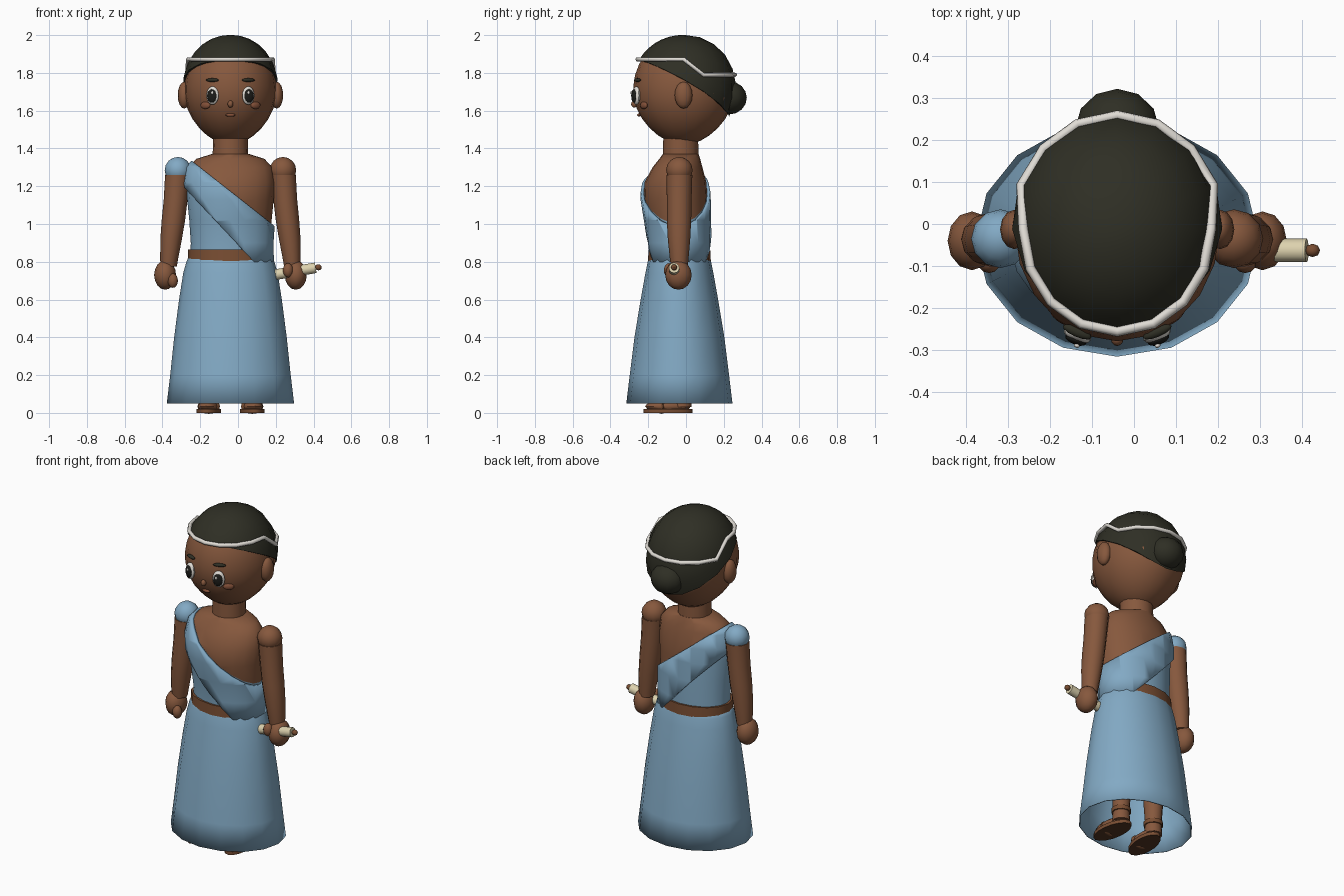
import bpy, bmesh, math
from mathutils import Vector, Euler

if "Cube" in bpy.data.objects:
    bpy.data.objects.remove(bpy.data.objects["Cube"])

CX, CY = -0.04, -0.035           # body axis
HY, HZ = -0.012, 1.705           # head centre
HR = Vector((0.245, 0.268, 0.285))


def mat(name, *rgb):
    m = bpy.data.materials.new(name)
    m.diffuse_color = (*rgb, 1)
    m.use_nodes = True
    m.node_tree.nodes["Principled BSDF"].inputs["Base Color"].default_value = m.diffuse_color
    return m


SKIN = mat("brown skin", 0.240, 0.098, 0.047)
BLUE = mat("blue cloth", 0.225, 0.400, 0.555)
HAIR = mat("dark hair", 0.028, 0.028, 0.018)
WHITE = mat("white ribbon", 0.74, 0.71, 0.66)
LEATHER = mat("leather", 0.190, 0.075, 0.032)
CREAM = mat("cream paper", 0.72, 0.64, 0.42)
SOLE = mat("dark sole", 0.085, 0.036, 0.017)
BLACK = mat("eye black", 0.012, 0.012, 0.010)
CHEEK = mat("cheek", 0.225, 0.080, 0.040)


def finish(name, bm, *mats):
    bmesh.ops.recalc_face_normals(bm, faces=bm.faces)
    me = bpy.data.meshes.new(name)
    bm.to_mesh(me)
    bm.free()
    for m in mats:
        me.materials.append(m)
    ob = bpy.data.objects.new(name, me)
    bpy.context.collection.objects.link(ob)
    return ob


def loft(rings, n=16, cap=True):
    """Stack of ellipses (x, y, z, rx, ry) with a vertex facing front."""
    bm = bmesh.new()
    loops = []
    for x, y, z, rx, ry in rings:
        loops.append([bm.verts.new((x + rx * math.sin(a), y - ry * math.cos(a), z))
                      for a in (2 * math.pi * i / n for i in range(n))])
    for lo, hi in zip(loops, loops[1:]):
        for i in range(n):
            j = (i + 1) % n
            bm.faces.new((lo[i], lo[j], hi[j], hi[i]))
    if cap:
        bm.faces.new(loops[0][::-1])
        bm.faces.new(loops[-1])
    return bm


def ball(name, loc, size, m, rot=(0, 0, 0), seg=12, rings=8):
    bm = bmesh.new()
    bmesh.ops.create_uvsphere(bm, u_segments=seg, v_segments=rings, radius=1)
    r = Euler(rot).to_matrix()
    for v in bm.verts:
        v.co = r @ Vector([c * s for c, s in zip(v.co, size)]) + Vector(loc)
    return finish(name, bm, m)


def rod(name, a, b, r, m, n=12):
    a, b = Vector(a), Vector(b)
    bm = loft([(0, 0, 0, r, r), (0, 0, (b - a).length, r, r)], n)
    q = (b - a).to_track_quat('Z', 'Y')
    for v in bm.verts:
        v.co = q @ v.co + a
    return finish(name, bm, m)


def head_point(az, z, grow=1.0):
    """Point of the egg-shaped head; az = 0 faces front."""
    t = max(-1, min(1, (z - HZ) / (HR.z * grow)))
    k = math.sqrt(1 - t * t) * grow * (1 - 0.14 * t * t if t < 0 else 1 + 0.06 * t * t)
    return Vector((CX + HR.x * k * math.sin(az), HY - HR.y * k * math.cos(az), z))


def head_shell(edge, grow, n, rows):
    """Head surface from the crown down to height edge(azimuth)."""
    bm = bmesh.new()
    top = bm.verts.new((CX, HY, HZ + HR.z * grow))
    prev = None
    for k in range(1, rows + 1):
        row = []
        for i in range(n):
            az = 2 * math.pi * i / n
            end = math.acos(max(-1, (edge(az) - HZ) / (HR.z * grow)))
            row.append(bm.verts.new(head_point(az, HZ + HR.z * grow * math.cos(end * k / rows), grow)))
        for i in range(n):
            j = (i + 1) % n
            bm.faces.new((top, row[i], row[j]) if prev is None else (prev[i], row[i], row[j], prev[j]))
        prev = row
    bm.faces.new(prev)
    return bm


# Head, hair cap, bun, neck
finish("head", head_shell(lambda a: HZ - HR.z * 0.985, 1.0, 20, 14), SKIN)
finish("hair", head_shell(lambda a: 1.765 + 0.15 * math.cos(a) - 0.045 * math.cos(a) ** 2,
                          1.04, 16, 7), HAIR)
ball("hair_bun", (CX, 0.228, 1.668), (0.1, 0.094, 0.088), HAIR)
finish("neck", loft([(CX, -0.028, 1.33, 0.095, 0.095), (CX, -0.028, 1.46, 0.092, 0.092)]), SKIN)

# Ribbon around the hair, lower at the back
curve = bpy.data.curves.new("hair_ribbon", 'CURVE')
curve.dimensions = '3D'
curve.bevel_depth, curve.bevel_resolution = 0.012, 1
sp = curve.splines.new('POLY')
sp.points.add(15)
sp.use_cyclic_u = True
for i, p in enumerate(sp.points):
    az = 2 * math.pi * i / 16
    back = math.cos(az) < -0.1
    p.co = (*head_point(az, 1.79 if back else 1.872, 1.05 if back else 1.07), 1)
curve.materials.append(WHITE)
bpy.context.collection.objects.link(bpy.data.objects.new("hair_ribbon", curve))


# Face
def on_face(name, dx, z, size, m, out=0.0):
    az = 0.0
    for _ in range(6):   # find the azimuth that gives this x offset
        az = math.asin(dx / (HR.x * math.sqrt(1 - ((z - HZ) / HR.z) ** 2)))
    p = head_point(az, z) + Vector((math.sin(az), -math.cos(az), 0)) * out
    ball(name, p, size, m, (0, 0, az))


for s, side in ((-1, "right"), (1, "left")):
    on_face(side + "_eye_white", s * 0.093, 1.68, (0.035, 0.018, 0.049), WHITE, 0.005)
    on_face(side + "_pupil", s * 0.092, 1.678, (0.027, 0.012, 0.036), BLACK, 0.018)
    on_face(side + "_eye_glint", s * 0.086, 1.695, (0.007, 0.005, 0.009), WHITE, 0.029)
    on_face(side + "_eyebrow", s * 0.094, 1.762, (0.037, 0.012, 0.010), HAIR, 0.003)
    on_face(side + "_cheek", s * 0.134, 1.628, (0.031, 0.012, 0.019), CHEEK, 0.001)
    ball(side + "_ear", (CX + s * 0.245, -0.013, 1.682), (0.034, 0.047, 0.071), SKIN)
on_face("nose", 0, 1.635, (0.015, 0.017, 0.019), SKIN, 0.004)
on_face("mouth", 0, 1.577, (0.026, 0.010, 0.009), CHEEK, 0.004)

# Torso with the bodice coloured below a slanted line
PROFILE = [(0.80, 0.212, 0.150, CY), (0.90, 0.210, 0.152, CY), (1.02, 0.218, 0.160, -0.045),
           (1.13, 0.229, 0.168, -0.055), (1.22, 0.234, 0.164, -0.056), (1.30, 0.222, 0.132, -0.045),
           (1.345, 0.180, 0.108, -0.033), (1.37, 0.10, 0.095, -0.028)]


def torso(grow):
    return loft([(CX, y, z, rx + grow, ry + grow) for z, rx, ry, y in PROFILE], 20)


def cut(bm, point, slope, **kw):
    bmesh.ops.bisect_plane(bm, geom=bm.verts[:] + bm.edges[:] + bm.faces[:], plane_co=point,
                           plane_no=Vector((slope, 0, 1)).normalized(), **kw)


TOP, TOP_SLOPE = (0.18, 0, 1.0), 0.787
bm = torso(0)
cut(bm, TOP, TOP_SLOPE)
for f in bm.faces:
    c = f.calc_center_median()
    f.material_index = int(c.z < TOP[2] - TOP_SLOPE * (c.x - TOP[0]))
finish("torso", bm, SKIN, BLUE)

# Diagonal sash lying over the bodice
bm = torso(0.018)
bmesh.ops.delete(bm, geom=[f for f in bm.faces if len(f.verts) > 4], context='FACES')
cut(bm, TOP, TOP_SLOPE, clear_outer=True)
cut(bm, (0.02, 0, 0.87), 1.06, clear_inner=True)
sash = finish("sash", bm, BLUE)
sol = sash.modifiers.new("thickness", 'SOLIDIFY')
sol.thickness = 0.016

# Belt and long skirt
finish("belt", loft([(CX, CY, 0.795, 0.226, 0.167), (CX, CY, 0.866, 0.224, 0.163)], 16), LEATHER)
SKIRT = [(0.05, 0.337, 0.281), (0.2, 0.319, 0.263), (0.4, 0.298, 0.238), (0.6, 0.272, 0.205),
         (0.74, 0.250, 0.180), (0.80, 0.233, 0.168), (0.85, 0.212, 0.152)]
skirt = finish("skirt", loft([(CX, CY, z, rx, ry) for z, rx, ry in SKIRT], 16, cap=False), BLUE)
sol = skirt.modifiers.new("thickness", 'SOLIDIFY')
sol.thickness = 0.006

# Arms, hands, legs and sandals on both sides
for s, side in ((-1, "right"), (1, "left")):
    def X(d):
        return CX + s * d
    ball(side + "_shoulder", (X(0.278), CY, 1.285), (0.070, 0.070, 0.070), BLUE if s < 0 else SKIN)
    arm = [(X(d), y, z, r, r * 1.04) for d, y, z, r in (
        (0.327, -0.035, 0.775, 0.043), (0.325, -0.036, 0.81, 0.047), (0.314, -0.037, 0.92, 0.057),
        (0.302, -0.037, 1.02, 0.062), (0.29, -0.036, 1.13, 0.063), (0.28, -0.035, 1.26, 0.066))]
    finish(side + "_arm", loft(arm, 12), SKIN)
    ball(side + "_hand", (X(0.346), -0.04, 0.73), (0.058, 0.070, 0.078), SKIN)
    ball(side + "_thumb", (X(0.305), -0.09, 0.70 if s < 0 else 0.755), (0.027, 0.027, 0.038), SKIN)

    fx, turn = X(0.115), s * 0.12
    leg = [(fx, -0.02, z, r, r) for z, r in ((0.03, 0.05), (0.1, 0.046), (0.3, 0.06), (0.75, 0.075))]
    finish(side + "_leg", loft(leg, 12), SKIN)
    finish(side + "_ankle_strap", loft([(fx, -0.02, 0.085, 0.054, 0.054),
                                        (fx, -0.02, 0.11, 0.054, 0.054)], 12), LEATHER)
    ball(side + "_foot", (fx, -0.095, 0.035), (0.056, 0.122, 0.033), SKIN, (0, 0, turn))
    ball(side + "_foot_strap", (fx, -0.13, 0.034), (0.060, 0.026, 0.039), LEATHER, (0, 0, turn))
    bm = loft([(0, 0, 0, 0.064, 0.130), (0, 0, 0.02, 0.064, 0.130)], 16)
    for v in bm.verts:
        v.co = Euler((0, 0, turn)).to_matrix() @ v.co + Vector((fx, -0.095, 0))
    for f in bm.faces:
        f.material_index = int(f.calc_center_median().z < 0.005)
    finish(side + "_sandal", bm, LEATHER, SOLE)

# Scroll held in the left hand, with a rod through it
mid, axis = Vector((0.305, -0.063, 0.750)), Vector((1, 0, 0.17)).normalized()
rod("scroll", mid - axis * 0.108, mid + axis * 0.108, 0.028, CREAM)
for s, side in ((-1, "inner"), (1, "outer")):
    ball(side + "_scroll_knob", mid + axis * 0.122 * s, (0.018, 0.016, 0.016), LEATHER, seg=8, rings=6)

# Smooth shading with sharp creases
for ob in bpy.context.scene.objects:
    ob.select_set(ob.type == 'MESH')
    if ob.type == 'MESH':
        bpy.context.view_layer.objects.active = ob
bpy.ops.object.shade_smooth_by_angle(angle=math.radians(45))
